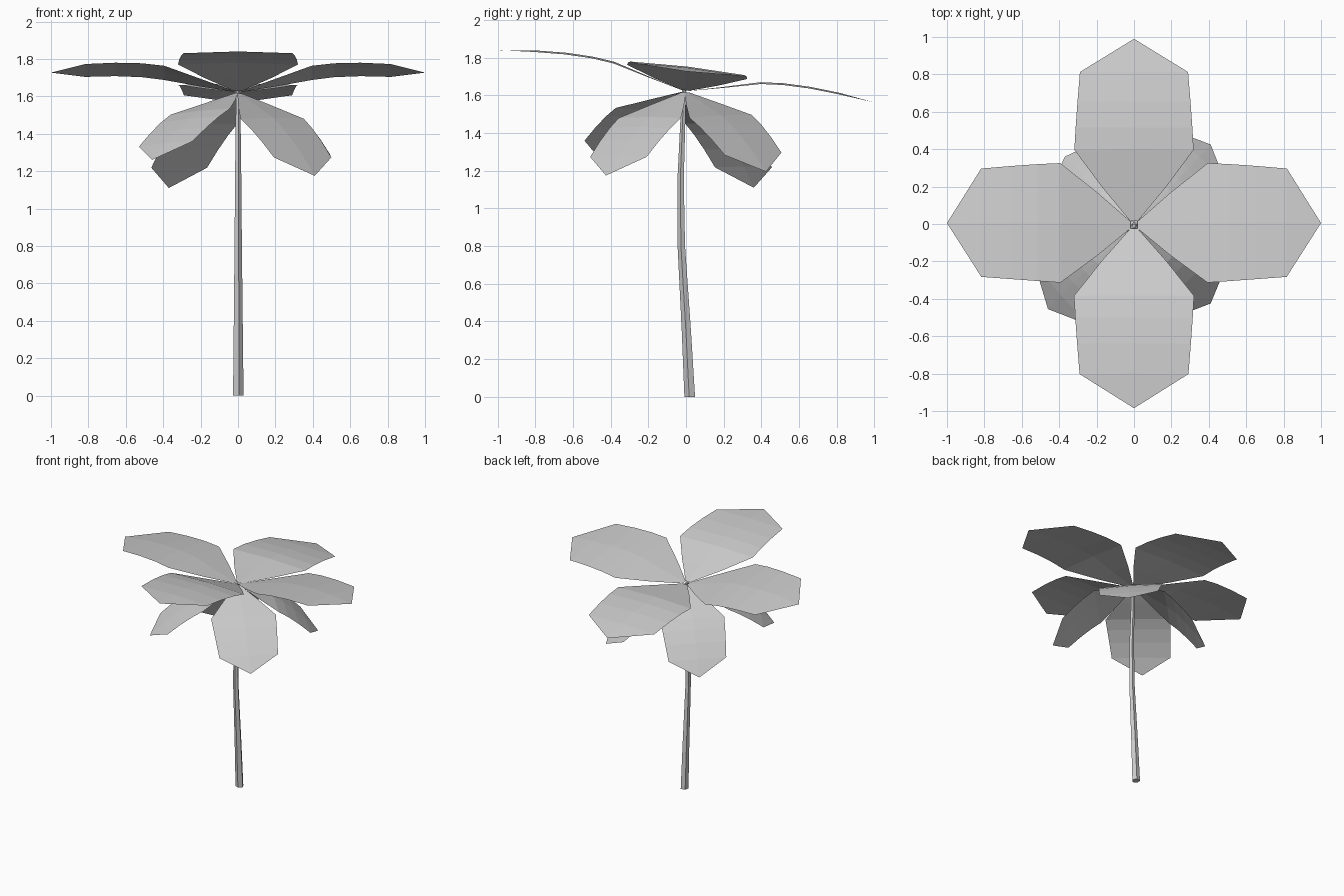
import bpy, bmesh, math
from mathutils import Vector

cube = bpy.data.objects.get("Cube")
if cube:
    bpy.data.objects.remove(cube, do_unlink=True)

grey = bpy.data.materials.new("pale_grey")
grey.use_nodes = True
colour = (0.6, 0.6, 0.6, 1)
grey.diffuse_color = colour
grey.node_tree.nodes["Principled BSDF"].inputs["Base Color"].default_value = colour

APEX = Vector((0, -0.005, 1.625))
# Leaf rows: distance along the chord, half width, arch height
ROWS = [(0.02, 0.02, 0.0), (0.2, 0.17, 0.027), (0.4, 0.32, 0.06),
        (0.52, 0.313, 0.062), (0.66, 0.303, 0.052), (0.82, 0.29, 0.03)]


def make_object(name, bm):
    mesh = bpy.data.meshes.new(name)
    bm.to_mesh(mesh)
    bm.free()
    mesh.materials.append(grey)
    obj = bpy.data.objects.new(name, mesh)
    bpy.context.collection.objects.link(obj)
    return obj


def leaf(name, tip, roll=0.0):
    """Arched six-sided leaf from the crown to its tip; roll tilts it sideways."""
    chord = Vector(tip) - APEX
    size = chord.length
    along = chord.normalized()
    across = Vector((-along.y, along.x, 0)).normalized()
    across.z = roll
    across = (across - along * across.dot(along)).normalized()
    up = along.cross(across)
    bm = bmesh.new()

    def vert(r, w, h):
        return bm.verts.new(APEX + size * (along * r + across * w + up * h))

    rows = [[vert(r, -w, h), vert(r, 0, h + 0.03 * w), vert(r, w, h)]
            for r, w, h in ROWS]
    end = vert(1, 0, 0)
    for a, b in zip(rows, rows[1:]):
        for i in range(2):
            bm.faces.new((a[i], b[i], b[i + 1], a[i + 1]))
    for i in range(2):
        bm.faces.new((rows[-1][i], end, rows[-1][i + 1]))
    return make_object(name, bm)


# Upper spread leaves
leaf("front_leaf", (0, -0.985, 1.84))
leaf("back_leaf", (0, 0.99, 1.565))
leaf("left_leaf", (1, 0.005, 1.727), -0.12)
leaf("right_leaf", (-1, 0.005, 1.727), 0.12)

# Smaller drooping leaves
leaf("front_left_hanging_leaf", (0.41, -0.425, 1.175))
leaf("front_right_hanging_leaf", (-0.46, -0.455, 1.26), 0.09)
leaf("back_left_hanging_leaf", (0.41, 0.425, 1.195), 0.05)
leaf("back_right_hanging_leaf", (-0.37, 0.36, 1.11))

# Curved tapering five-sided stem: y, z, radius
STEM = [(0.021, 0, 0.03), (0.003, 0.35, 0.026), (-0.024, 0.8, 0.021),
        (-0.028, 1.15, 0.018), (-0.01, 1.63, 0.012)]
SIDES = 5
bm = bmesh.new()
rings = []
for y, z, radius in STEM:
    angles = [math.radians(-80) + math.tau * i / SIDES for i in range(SIDES)]
    rings.append([bm.verts.new((radius * math.cos(a), y + radius * math.sin(a), z))
                  for a in angles])
for a, b in zip(rings, rings[1:]):
    for i in range(SIDES):
        j = (i + 1) % SIDES
        bm.faces.new((a[i], a[j], b[j], b[i]))
bm.faces.new(rings[0][::-1])
bm.faces.new(rings[-1])
make_object("stem", bm)
